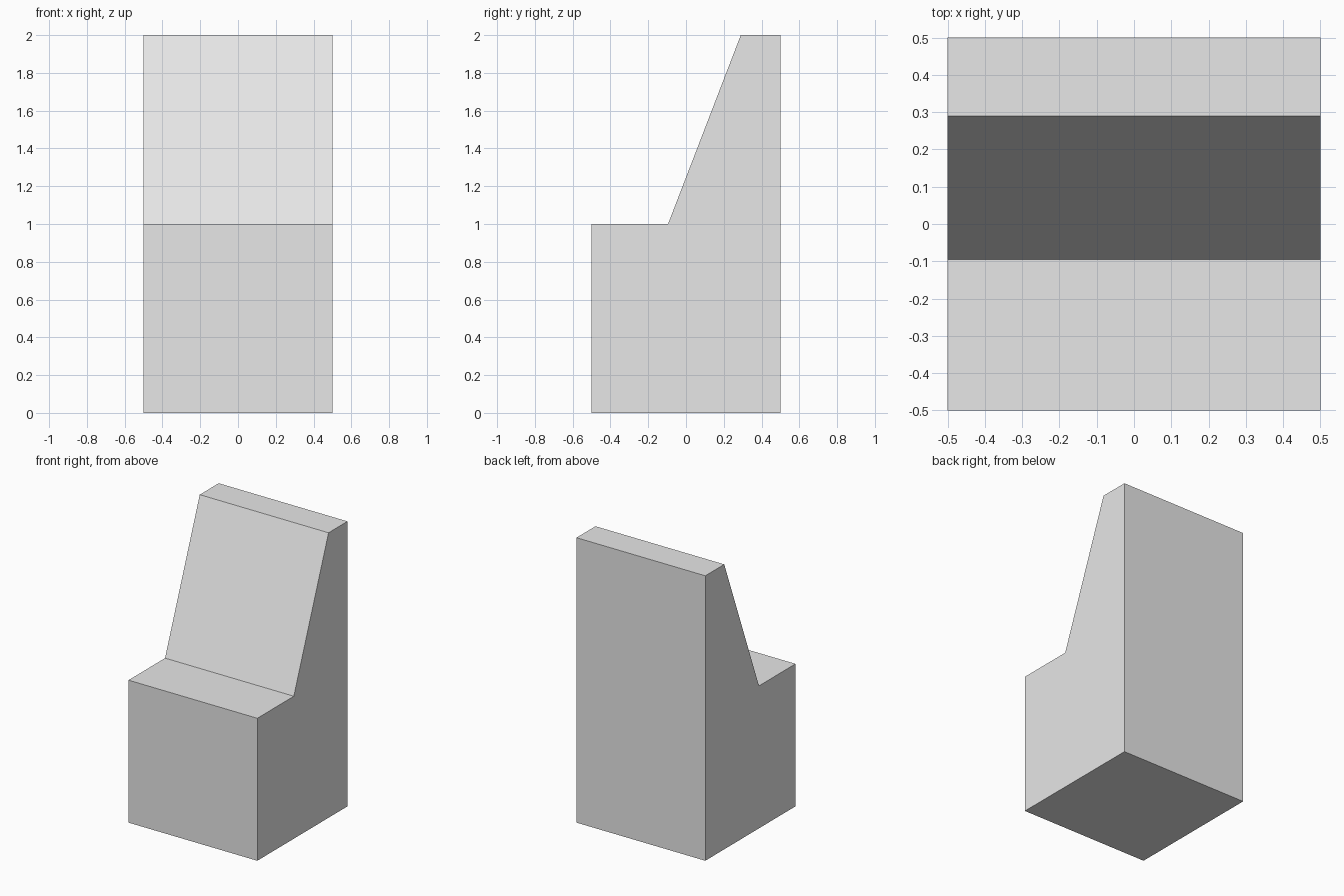
import bpy
import bmesh

cube = bpy.data.objects.get("Cube")
if cube:
    bpy.data.objects.remove(cube, do_unlink=True)

# Plain light grey
grey = bpy.data.materials.new("light_grey")
grey.use_nodes = True
colour = (0.8, 0.8, 0.8, 1)
grey.diffuse_color = colour
for node in grey.node_tree.nodes:
    if node.type == "BSDF_PRINCIPLED":
        node.inputs["Base Color"].default_value = colour

# Side profile (y, z): block with a sloped backrest
profile = [(-0.5, 0), (0.5, 0), (0.5, 2), (0.29, 2), (-0.095, 1), (-0.5, 1)]
width = 1.0

# Extrude the profile across the width
bm = bmesh.new()
side = bm.faces.new([bm.verts.new((-width / 2, y, z)) for y, z in profile])
extruded = bmesh.ops.extrude_face_region(bm, geom=[side], use_keep_orig=True)
verts = [g for g in extruded["geom"] if isinstance(g, bmesh.types.BMVert)]
bmesh.ops.translate(bm, verts=verts, vec=(width, 0, 0))
bmesh.ops.recalc_face_normals(bm, faces=bm.faces)

mesh = bpy.data.meshes.new("block_seat")
bm.to_mesh(mesh)
bm.free()
mesh.materials.append(grey)
seat = bpy.data.objects.new("block_seat", mesh)
bpy.context.collection.objects.link(seat)
